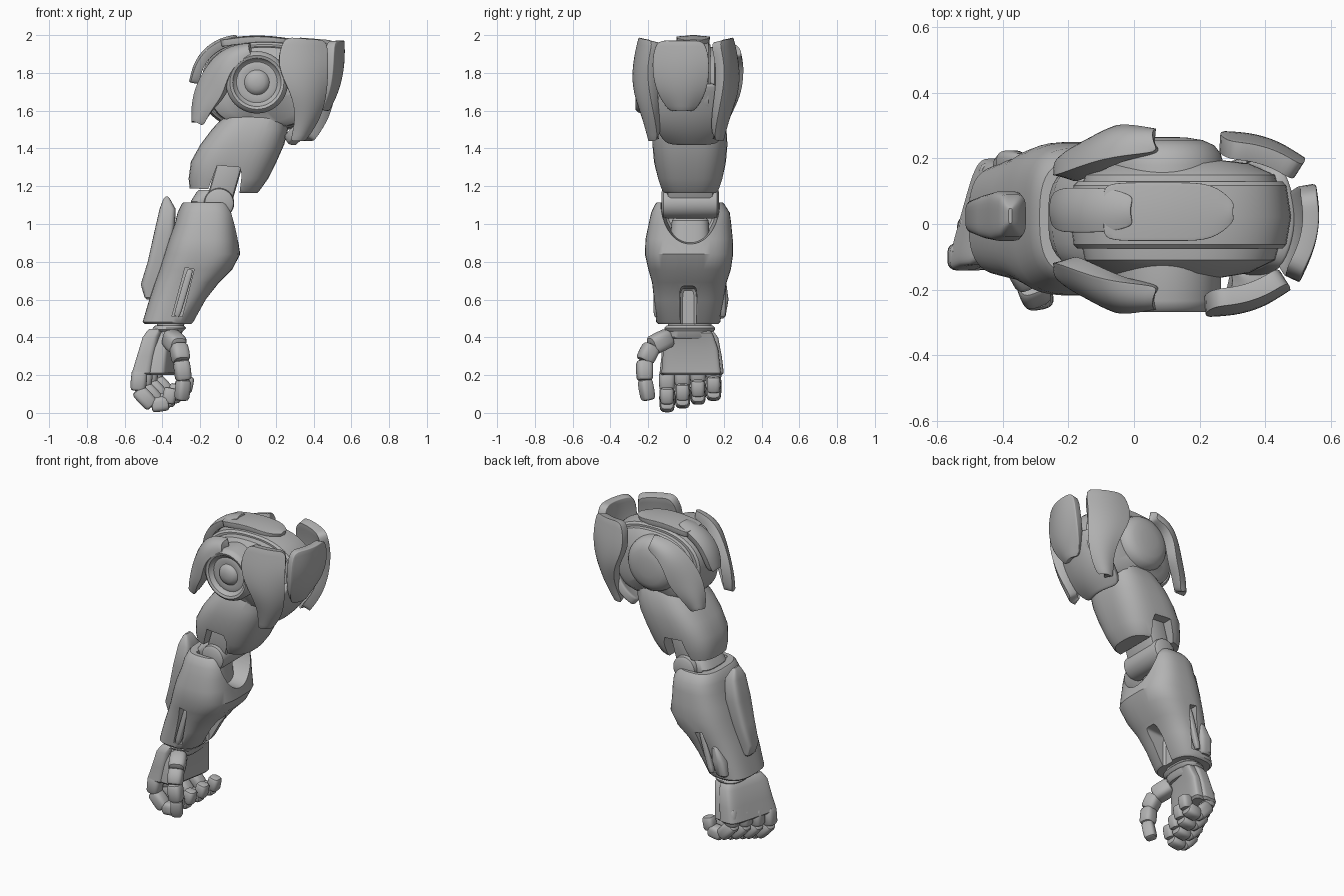
import bpy, bmesh, math
from mathutils import Vector

MID = 0.022  # centre plane of the arm in y
grey = bpy.data.materials.new("grey metal")
grey.diffuse_color = (0.45, 0.45, 0.45, 1)


def make(name, bm):
    bmesh.ops.recalc_face_normals(bm, faces=bm.faces)
    me = bpy.data.meshes.new(name)
    bm.to_mesh(me)
    bm.free()
    me.materials.append(grey)
    ob = bpy.data.objects.new(name, me)
    bpy.context.collection.objects.link(ob)
    return ob


def skin(name, rings, closed=True):
    """Bridge rings of points; closed rings get capped ends."""
    bm = bmesh.new()
    vs = [[bm.verts.new(p) for p in r] for r in rings]
    n = len(vs[0])
    for a, b in zip(vs, vs[1:]):
        for i in range(n if closed else n - 1):
            j = (i + 1) % n
            bm.faces.new((a[i], a[j], b[j], b[i]))
    if closed:
        bm.faces.new(vs[0])
        bm.faces.new(vs[-1])
    return make(name, bm)


def power(v, e):
    return math.copysign(abs(v) ** (2 / e), v)


def loft(name, rows, axis='z', e=2.6, shear=0, n=36, rim=0.012):
    """Rounded sections: (position, min a, max a, min b, max b)."""
    rows = sorted(rows)
    first, last = rows[0], rows[-1]

    def shrink(r):
        return (r[0], r[1] + rim, r[2] - rim, r[3] + rim, r[4] - rim)
    rows = [shrink(first), (first[0] + rim,) + first[1:]] + rows[1:-1] \
        + [(last[0] - rim,) + last[1:], shrink(last)]
    rings = []
    for s, a0, a1, b0, b1 in rows:
        ring = []
        for i in range(n):
            t = 2 * math.pi * (i + 0.5) / n
            a = (a0 + a1) / 2 + (a1 - a0) / 2 * power(math.cos(t), e)
            b = (b0 + b1) / 2 + (b1 - b0) / 2 * power(math.sin(t), e)
            ring.append({'z': (a + shear * (b - MID), b, s),
                         'y': (a, s, b), 'x': (s, a, b)}[axis])
        rings.append(ring)
    return skin(name, rings)


def segment(name, p, q, r, e=3.2, n=20):
    """Rounded link between two points."""
    p, q = Vector(p), Vector(q)
    rot = (q - p).to_track_quat('Z', 'Y')
    rings = []
    for t, k in ((-.04, .6), (.0, .82), (.12, .97), (.5, 1), (.88, .97), (1, .82), (1.04, .6)):
        rings.append([p.lerp(q, t) + rot @ Vector((
            r * k * power(math.cos(2 * math.pi * (i + .5) / n), e),
            r * k * power(math.sin(2 * math.pi * (i + .5) / n), e), 0)) for i in range(n)])
    return skin(name, rings)


def turned(name, profile, x, z, n=40):
    """Turned part about a y axis, from (radius, y) points."""
    return skin(name, [[(x + r * math.cos(2 * math.pi * i / n), y,
                         z + r * math.sin(2 * math.pi * i / n)) for i in range(n)]
                       for r, y in profile])


def prism(name, poly, y0, y1):
    return skin(name, [[(x, y, z) for x, z in poly] for y in (y0, y1)])


def plate(name, rows, bulge, thick=0.045, mirror=None, dx=0):
    """Curved armour plate between pairs of edge points, mirrored about a y value if given."""
    bulge = Vector(bulge)
    grid = []
    for a, b in rows:
        line = []
        for i in range(5):
            t = i / 4
            p = Vector(a).lerp(Vector(b), t) + bulge * 4 * t * (1 - t)
            if mirror is not None:
                p.y = 2 * mirror - p.y
            p.x += dx
            line.append(p)
        grid.append(line)
    ob = skin(name, grid, closed=False)
    sub = ob.modifiers.new("smooth", 'SUBSURF')
    sub.levels = sub.render_levels = 2
    sol = ob.modifiers.new("thick", 'SOLIDIFY')
    sol.thickness, sol.offset = thick, 0
    bev = ob.modifiers.new("rim", 'BEVEL')
    bev.width, bev.segments, bev.limit_method = 0.016, 3, 'ANGLE'
    bev.angle_limit = math.radians(50)
    return ob


def cut(ob, cutter):
    m = ob.modifiers.new("cut", 'BOOLEAN')
    m.operation, m.solver, m.object = 'DIFFERENCE', 'EXACT', cutter
    bpy.context.view_layer.objects.active = ob
    bpy.ops.object.modifier_apply(modifier=m.name)
    bpy.data.objects.remove(cutter)


# Shoulder core with raised band
loft("shoulder_core", [(-.18, .0, .24, 1.6, 1.84), (-.15, -.08, .35, 1.54, 1.89),
                       (-.11, -.15, .43, 1.51, 1.935), (.022, -.18, .47, 1.5, 1.955),
                       (.15, -.15, .43, 1.51, 1.935), (.185, -.08, .35, 1.54, 1.89),
                       (.21, .0, .24, 1.6, 1.84)], 'y', 2.4, n=56)
loft("shoulder_band", [(-.075, -.185, .465, 1.5, 1.962), (.022, -.195, .48, 1.49, 1.972),
                       (.13, -.185, .465, 1.5, 1.962)], 'y', 2.4, n=56)
# Shoulder joint discs
turned("front_joint", [(.165, -.1), (.165, -.235), (.158, -.256), (.143, -.268), (.128, -.262),
                       (.118, -.245), (.108, -.238), (.095, -.242), (.075, -.24), (.066, -.24),
                       (.058, -.252), (.04, -.263), (.015, -.268)], .1, 1.75)
turned("back_joint", [(.175, .12), (.174, .18), (.165, .215), (.145, .24), (.11, .256),
                      (.06, .264), (.015, .266)], .1, 1.75)

# Shoulder armour
plate("top_plate", [((-.09, -.05, 1.955), (-.09, .125, 1.955)), ((.02, -.05, 1.973), (.02, .125, 1.973)),
                    ((.13, -.05, 1.977), (.13, .125, 1.977)), ((.24, -.05, 1.965), (.24, .125, 1.965)),
                    ((.3, .01, 1.955), (.3, .065, 1.955))], (0, 0, .006), .035)
plate("small_top_plate", [((.0, .0, 1.97), (.0, .08, 1.97)), ((-.07, -.02, 1.96), (-.07, .105, 1.96)),
                          ((-.155, -.02, 1.91), (-.155, .105, 1.91)), ((-.21, -.02, 1.83), (-.21, .105, 1.83)),
                          ((-.23, .0, 1.74), (-.23, .085, 1.74))], (-.008, 0, .01))
side = [((.08, -.185, 1.93), (.07, -.23, 1.885)), ((-.03, -.175, 1.92), (-.01, -.245, 1.85)),
        ((-.12, -.145, 1.86), (-.05, -.245, 1.76)), ((-.2, -.11, 1.73), (-.07, -.23, 1.68)),
        ((-.22, -.11, 1.62), (-.14, -.19, 1.6)), ((-.215, -.12, 1.53), (-.18, -.15, 1.53))]
rear = [((.235, -.225, 1.985), (.46, -.15, 1.965)), ((.2, -.26, 1.83), (.465, -.185, 1.84)),
        ((.28, -.255, 1.7), (.455, -.175, 1.7)), ((.31, -.205, 1.57), (.42, -.15, 1.57)),
        ((.28, -.165, 1.44), (.34, -.14, 1.46))]
for tag, ms, mr, dx in (("front", None, None, 0), ("back", .015, .0, .045)):
    plate(tag + "_side_plate", side, (-.015, -.018, .012), .06, ms)
    plate(tag + "_rear_plate", rear, (.01, -.02, 0), .055, mr, dx)
plate("end_plate", [((.485, -.15, 1.97), (.53, .1, 1.97)), ((.485, -.175, 1.85), (.535, .125, 1.85)),
                    ((.47, -.155, 1.71), (.5, .11, 1.71)), ((.425, -.08, 1.61), (.44, .04, 1.61))],
      (.03, 0, 0), .05)
plate("lower_skirt", [((.43, -.13, 1.75), (.43, .175, 1.75)), ((.38, -.155, 1.6), (.38, .2, 1.6)),
                      ((.31, -.15, 1.5), (.31, .2, 1.5)), ((.24, -.1, 1.44), (.24, .165, 1.44))],
      (.045, 0, -.01), .05)

# Upper arm shell with elbow notch
upper = loft("upper_arm", [(1.64, -.02, .28, -.14, .18), (1.5, -.14, .265, -.175, .215),
                           (1.42, -.2, .245, -.178, .22), (1.33, -.25, .205, -.17, .212),
                           (1.24, -.262, .16, -.15, .195), (1.165, -.255, .115, -.13, .175)], e=3)
cut(upper, prism("notch_cutter", [(-.19, 1.1), (-.11, 1.31), (.01, 1.3), (.02, 1.26), (.0, 1.1)], -.4, .4))
cut(upper, prism("hem_cutter", [(-.4, 1.1), (-.4, 1.192), (-.15, 1.185), (-.12, 1.1)], -.4, .4))

# Elbow link and hinge
link = prism("elbow_link", [(-.17, 1.12), (-.09, 1.4), (.05, 1.4), (-.03, 1.12)], -.1, .145)
bev = link.modifiers.new("rim", 'BEVEL')
bev.width, bev.segments = 0.02, 2
turned("elbow_hinge", [(.06, -.13), (.076, -.12), (.08, -.1), (.08, .145), (.076, .165), (.06, .175)],
       -.1, 1.11)
loft("elbow_collar", [(1.06, -.24, -.1, -.09, .135), (1.12, -.25, -.1, -.1, .145),
                      (1.18, -.22, -.08, -.09, .135)], e=3)

# Forearm shell with elbow opening, side slots and inner groove
forearm = loft("forearm", [(1.115, -.3, -.03, -.165, .205), (1.06, -.32, -.012, -.185, .232),
                           (1.0, -.335, -.005, -.198, .24),
                           (.92, -.365, .0, -.215, .248), (.84, -.39, .012, -.218, .25),
                           (.76, -.415, -.03, -.2, .238), (.69, -.44, -.1, -.18, .215),
                           (.6, -.47, -.17, -.17, .2), (.47, -.505, -.235, -.158, .182)], e=2.9, n=44)
cut(forearm, loft("opening_cutter", [(-.22, -.125, .17, .91, 1.4), (.2, -.155, .2, .88, 1.4)], 'x', 2.1))
cut(forearm, loft("groove_cutter", [(-.26, -.03, .055, .4, .66), (.1, -.04, .065, .4, .69)], 'x', 6))
slot = [(-.28, .77), (-.232, .76), (-.295, .51), (-.35, .51)]
for tag, y0, y1, yr in (("front", -.4, -.125, -.155), ("back", .165, .44, .195)):
    cut(forearm, prism("slot_cutter", slot, y0, y1))
    segment(tag + "_piston", (-.255, yr, .75), (-.322, yr, .52), .018)
loft("forearm_core", [(1.03, -.23, -.1, -.075, .12), (.85, -.27, -.08, -.09, .13)], e=3)
loft("back_side_fin", [(.5, -.43, -.35, .14, .21), (.6, -.42, -.33, .15, .225),
                       (.69, -.37, -.33, .15, .215)], e=3)
# Long fin on the outer forearm
loft("forearm_fin", [(1.145, -.395, -.36, -.01, .06), (1.08, -.415, -.33, -.04, .09),
                     (.95, -.445, -.335, -.052, .1), (.8, -.478, -.37, -.045, .09),
                     (.68, -.515, -.4, -.03, .075), (.6, -.495, -.43, -.02, .065)], e=4)

# Wrist and palm
loft("wrist", [(.39, -.44, -.3, -.1, .14), (.45, -.43, -.29, -.095, .135),
               (.53, -.43, -.27, -.1, .14)])
loft("wrist_ring", [(.43, -.455, -.28, -.115, .155), (.462, -.45, -.275, -.115, .155)])
loft("hand_back", [(.445, -.455, -.37, -.11, .145), (.4, -.475, -.38, -.125, .17),
                   (.3, -.505, -.4, -.13, .19), (.2, -.53, -.41, -.14, .2)], e=5, shear=.28)
loft("palm", [(.435, -.42, -.31, -.09, .14), (.34, -.43, -.34, -.12, .17),
              (.2, -.46, -.35, -.13, .185)], e=5, shear=.2)

# Four curled fingers
knuckles = [(-.52, .225), (-.53, .12), (-.455, .04), (-.37, .052), (-.355, .13)]
for f in range(4):
    pts = [(x + .03 * f, -.1 + .082 * f, z + .02 * f) for x, z in knuckles]
    for k in range(4):
        segment(f"finger_{f + 1}_link_{k + 1}", pts[k], pts[k + 1], (.043, .042, .04, .036)[k])

# Thumb
thumb = [(-.36, -.09, .4), (-.315, -.18, .355), (-.3, -.22, .275), (-.288, -.218, .175), (-.298, -.2, .072)]
for k in range(4):
    segment(f"thumb_link_{k + 1}", thumb[k], thumb[k + 1], (.052, .047, .044, .037)[k])

# Apply modifiers and smooth
bpy.ops.object.select_all(action='SELECT')
bpy.context.view_layer.objects.active = upper
bpy.ops.object.convert(target='MESH')
bpy.ops.object.shade_smooth_by_angle(angle=math.radians(35))
